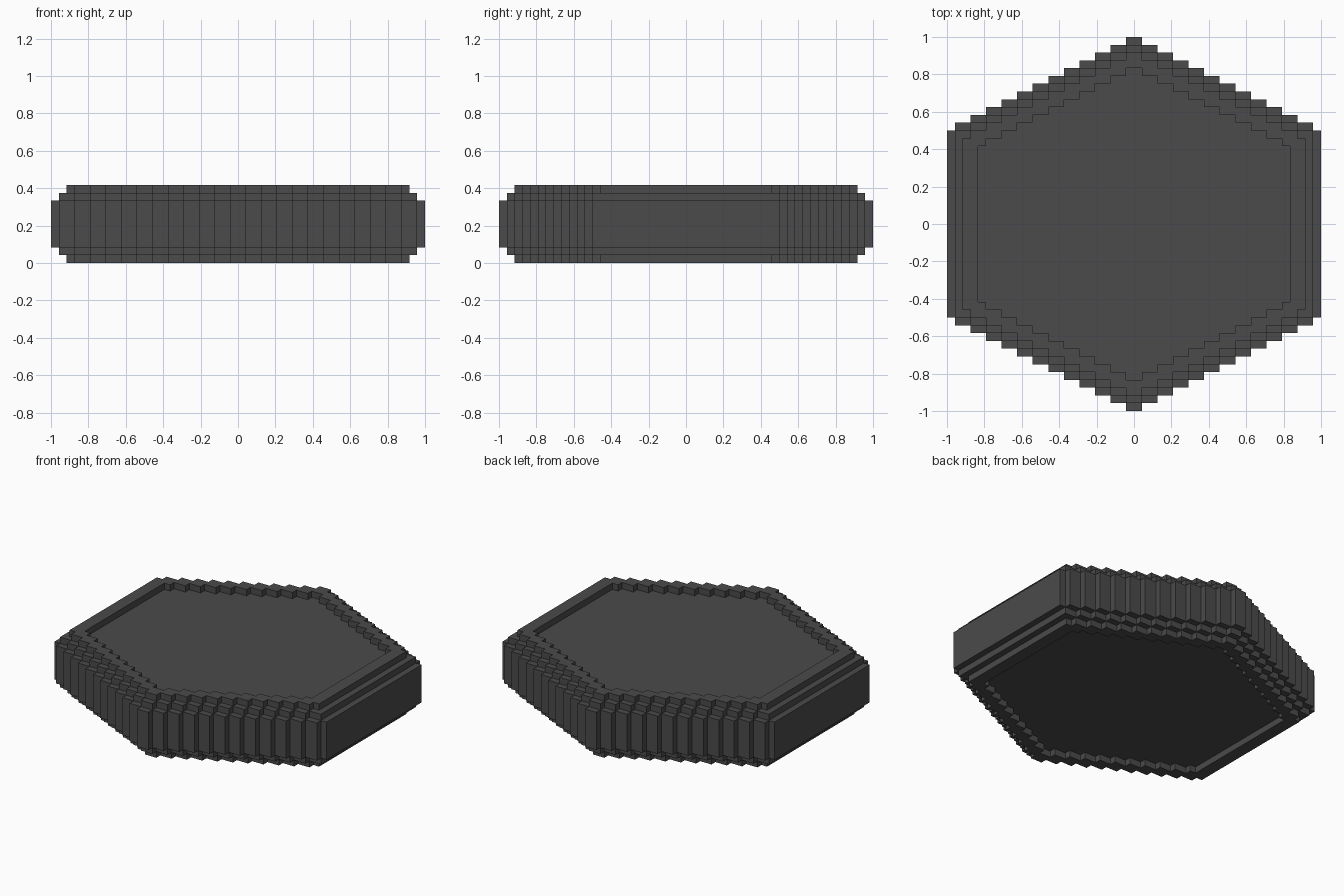
import bpy
import bmesh

if "Cube" in bpy.data.objects:
    bpy.data.objects.remove(bpy.data.objects["Cube"], do_unlink=True)

V = 1 / 24  # size of one block

charcoal = bpy.data.materials.new("charcoal")
charcoal.use_nodes = True
COLOUR = (0.07, 0.07, 0.07, 1)
charcoal.diffuse_color = COLOUR
charcoal.node_tree.nodes["Principled BSDF"].inputs["Base Color"].default_value = COLOUR


def stepped_hexagon(inset):
    """Outline in blocks: two across for every one down, cut off at the flat sides."""
    side = 24 - inset
    quarter = []
    x, y = 1, side
    while True:
        quarter.append((min(x, side), y))
        if x >= side:
            break
        quarter.append((x, y - 1))
        x, y = x + 2, y - 1
    right = quarter + [(px, -py) for px, py in reversed(quarter)]
    return right + [(-px, py) for px, py in reversed(right)]


def slab(name, z0, z1, inset, hole=None):
    """Extruded stepped hexagon, optionally with a smaller one cut out."""
    bm = bmesh.new()
    loops = [stepped_hexagon(i) for i in (inset, hole) if i is not None]
    edges = []
    for pts in loops:
        verts = [bm.verts.new((x * V, y * V, z0 * V)) for x, y in pts]
        if hole is None:
            bm.faces.new(verts)
        else:
            edges += [bm.edges.new((a, b)) for a, b in zip(verts, verts[1:] + verts[:1])]
    if edges:
        bmesh.ops.triangle_fill(bm, edges=edges, use_beauty=True)
    top = bmesh.ops.extrude_face_region(bm, geom=bm.faces[:], use_keep_orig=True)["geom"]
    bmesh.ops.translate(bm, vec=(0, 0, (z1 - z0) * V),
                        verts=[g for g in top if isinstance(g, bmesh.types.BMVert)])
    bmesh.ops.recalc_face_normals(bm, faces=bm.faces[:])
    mesh = bpy.data.meshes.new(name)
    bm.to_mesh(mesh)
    bm.free()
    mesh.materials.append(charcoal)
    obj = bpy.data.objects.new(name, mesh)
    bpy.context.collection.objects.link(obj)
    return obj


# Wide middle band
slab("outer_band", 2, 8, 0)
# Core, showing as a step above and below the band and as the recessed floors
slab("core", 1, 9, 1)
# Raised rims around the recessed top and bottom
slab("top_rim", 9, 10, 2, hole=4)
slab("bottom_rim", 0, 1, 2, hole=4)
